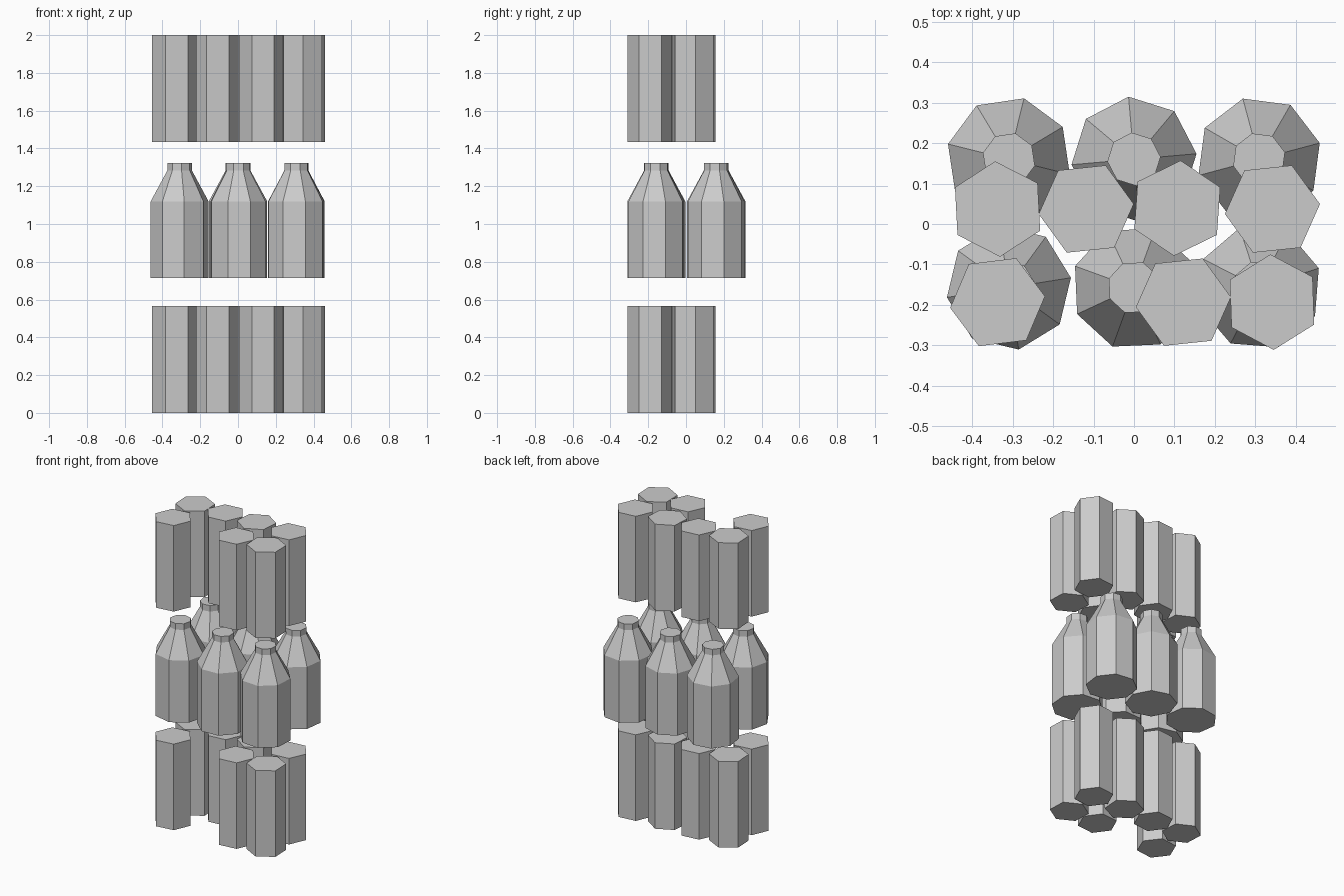
import bpy, bmesh
from math import cos, sin, radians, tau

if "Cube" in bpy.data.objects:
    bpy.data.objects.remove(bpy.data.objects["Cube"])

grey = bpy.data.materials.new("plain grey")
grey.use_nodes = True
colour = (0.6, 0.6, 0.6, 1)
grey.diffuse_color = colour
grey.node_tree.nodes["Principled BSDF"].inputs["Base Color"].default_value = colour


def turned(name, sides, profile, x, y, turn):
    """Closed low-poly solid from (radius, height) rings."""
    bm = bmesh.new()
    rings = []
    for r, z in profile:
        angles = [radians(turn) + tau * i / sides for i in range(sides)]
        rings.append([bm.verts.new((r * cos(a), r * sin(a), z)) for a in angles])
    for low, high in zip(rings, rings[1:]):
        for i in range(sides):
            j = (i + 1) % sides
            bm.faces.new((low[i], low[j], high[j], high[i]))
    bm.faces.new(rings[0][::-1])
    bm.faces.new(rings[-1])
    mesh = bpy.data.meshes.new(name)
    bm.to_mesh(mesh)
    bm.free()
    mesh.materials.append(grey)
    obj = bpy.data.objects.new(name, mesh)
    obj.location = (x, y, 0)
    bpy.context.collection.objects.link(obj)


# Six-sided cans: x, y, turn; the same layout on both shelves
cans = [(-0.337, 0.037, 33), (-0.118, 0.037, 6), (0.107, 0.039, 26), (0.342, 0.037, 6),
        (-0.337, -0.193, 7), (0.122, -0.193, 6), (0.341, -0.193, 32)]
for shelf, base in (("lower", 0), ("upper", 1.435)):
    for n, (x, y, turn) in enumerate(cans, 1):
        turned(f"{shelf}_can_{n}", 6, [(0.118, base), (0.118, base + 0.565)], x, y, turn)

# Eight-sided bottles on the middle shelf: three columns, two rows
bottle = [(0.155, 0.713), (0.155, 1.12), (0.066, 1.283), (0.066, 1.323)]
for row, y, turns in (("back", 0.16, (31, 5, 15)), ("front", -0.157, (9, 25, 18))):
    for x, turn, side in zip((-0.309, 0, 0.309), turns, ("right", "middle", "left")):
        turned(f"{row}_{side}_bottle", 8, bottle, x, y, turn)
